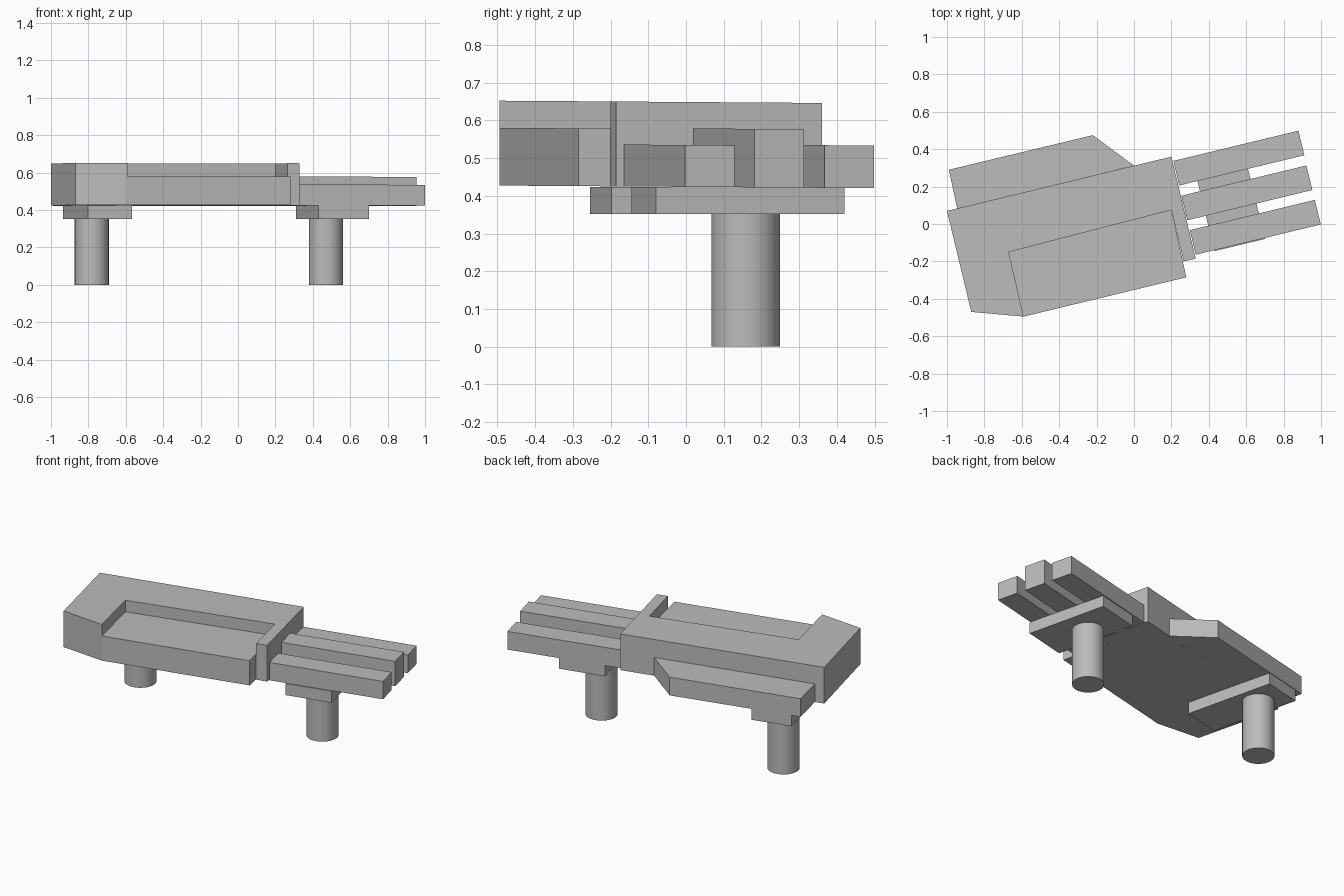
import bpy
import bmesh
from mathutils import Vector

if "Cube" in bpy.data.objects:
    bpy.data.objects.remove(bpy.data.objects["Cube"])

GREY = (0.5, 0.5, 0.5, 1)
mat = bpy.data.materials.new("plain grey")
mat.use_nodes = True
mat.diffuse_color = GREY
mat.node_tree.nodes["Principled BSDF"].inputs["Base Color"].default_value = GREY

# Body axes, turned slightly in plan
ALONG = Vector((0.972, 0.235))
ACROSS = Vector((-0.235, 0.972))
BASE = 0.424
PLATE = 0.352


def prism(name, outline, z0, z1, lean=0.007):
    """Extrude a plan outline; lean lowers the slab slightly to the back."""
    bm = bmesh.new()
    face = bm.faces.new([bm.verts.new((x, y, z0)) for x, y in outline])
    top = bmesh.ops.extrude_face_region(bm, geom=[face])["geom"]
    for v in top:
        if isinstance(v, bmesh.types.BMVert):
            v.co.z = z1
    for v in bm.verts:
        v.co.z -= lean * v.co.y
    bmesh.ops.recalc_face_normals(bm, faces=bm.faces)
    mesh = bpy.data.meshes.new(name)
    bm.to_mesh(mesh)
    bm.free()
    mesh.materials.append(mat)
    obj = bpy.data.objects.new(name, mesh)
    bpy.context.collection.objects.link(obj)
    return obj


def slab(name, corner, length, width, z0, z1, lean=0.007):
    """Rectangle along the body axes, starting at its front-most corner."""
    c = Vector(corner)
    a, b = ALONG * length, ACROSS * width
    return prism(name, [c, c + a, c + a + b, c + b], z0, z1, lean)


# Raised hull with a crossbar, around a lower deck
prism("raised_hull", [(-1, 0.07), (-0.87, -0.47), (-0.59, -0.495), (-0.67, -0.15),
                      (0.2, 0.075), (0.265, -0.2), (0.33, -0.185), (0.2, 0.36)],
      BASE, 0.649)
prism("lower_deck", [(-0.67, -0.15), (-0.59, -0.495), (0.28, -0.285), (0.2, 0.075)],
      BASE, 0.577)
prism("back_ledge", [(-0.99, 0.29), (-0.945, 0.083), (0.0, 0.312), (-0.22, 0.475)],
      BASE, 0.537)

# Three parallel beams, the middle one taller
for name, corner, top in (("front_beam", (0.33, -0.164), 0.535),
                          ("middle_beam", (0.285, 0.02), 0.579),
                          ("back_beam", (0.242, 0.206), 0.537)):
    slab(name, corner, 0.688, 0.135, BASE, top)

# Mounting plates under each end
slab("right_plate", (-0.802, -0.255), 0.243, 0.57, PLATE, BASE, 0)
slab("left_plate", (0.43, -0.145), 0.278, 0.515, PLATE, BASE, 0)

# Round legs
for name, x in (("right_leg", -0.782), ("left_leg", 0.47)):
    bpy.ops.mesh.primitive_cylinder_add(vertices=32, radius=0.091, depth=PLATE,
                                        location=(x, 0.158, PLATE / 2))
    leg = bpy.context.object
    leg.name = name
    leg.data.materials.append(mat)
    bpy.ops.object.shade_smooth_by_angle()
